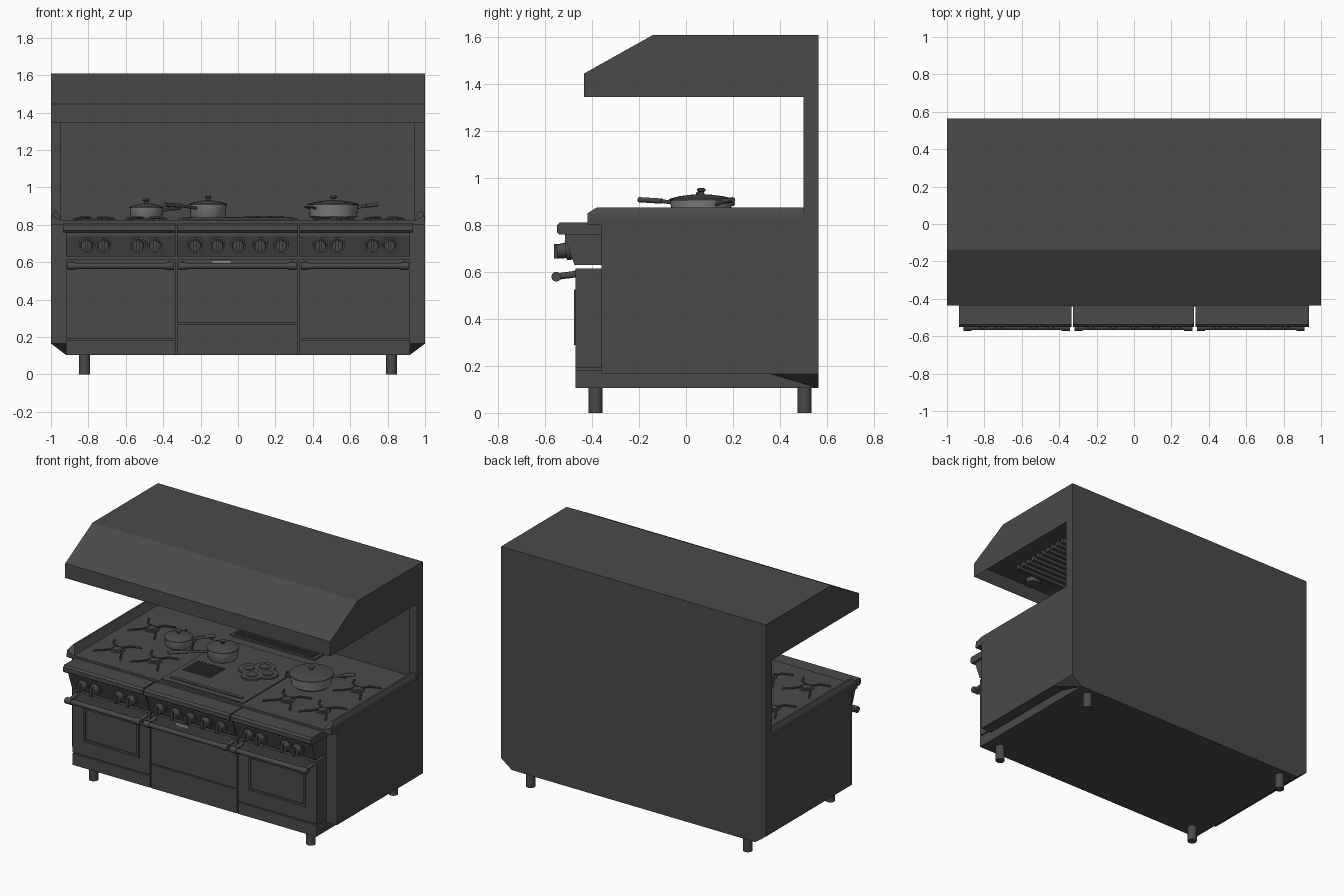
import bpy, bmesh, math
from mathutils import Vector, Matrix

if "Cube" in bpy.data.objects:
    bpy.data.objects.remove(bpy.data.objects["Cube"])


def material(name, v):
    m = bpy.data.materials.new(name)
    m.diffuse_color = (v, v, v, 1)
    m.use_nodes = True
    m.node_tree.nodes["Principled BSDF"].inputs["Base Color"].default_value = m.diffuse_color
    return m


STEEL = material("dark_steel", 0.068)
PAN = material("pan_grey", 0.2)
BADGE = material("plate_grey", 0.26)


def finish(name, bm, mat=STEEL, smooth=False):
    bmesh.ops.recalc_face_normals(bm, faces=bm.faces)
    me = bpy.data.meshes.new(name)
    bm.to_mesh(me)
    bm.free()
    me.materials.append(mat)
    ob = bpy.data.objects.new(name, me)
    bpy.context.collection.objects.link(ob)
    if smooth:
        bpy.ops.object.select_all(action='DESELECT')
        ob.select_set(True)
        bpy.context.view_layer.objects.active = ob
        bpy.ops.object.shade_smooth_by_angle(angle=math.radians(40))
    return ob


def add_box(bm, x0, x1, y0, y1, z0, z1):
    m = Matrix.Translation(((x0 + x1) / 2, (y0 + y1) / 2, (z0 + z1) / 2)) @ \
        Matrix.Diagonal((x1 - x0, y1 - y0, z1 - z0, 1))
    return bmesh.ops.create_cube(bm, size=1, matrix=m)['verts']


def box(name, *dims, mat=STEEL):
    bm = bmesh.new()
    add_box(bm, *dims)
    return finish(name, bm, mat)


def add_rod(bm, a, b, r, r2=None, n=16):
    a, b = Vector(a), Vector(b)
    d = b - a
    m = Matrix.Translation((a + b) / 2) @ d.to_track_quat('Z', 'Y').to_matrix().to_4x4()
    bmesh.ops.create_cone(bm, cap_ends=True, segments=n, radius1=r,
                          radius2=r if r2 is None else r2, depth=d.length, matrix=m)


def prism(bm, pts, x0, x1):
    """Extrude a (y, z) profile along x."""
    f = bm.faces.new([bm.verts.new((x0, y, z)) for y, z in pts])
    r = bmesh.ops.extrude_face_region(bm, geom=[f])
    vs = [g for g in r['geom'] if isinstance(g, bmesh.types.BMVert)]
    bmesh.ops.translate(bm, verts=vs, vec=(x1 - x0, 0, 0))
    bmesh.ops.recalc_face_normals(bm, faces=bm.faces)


def lathe(name, pts, cx, cy, mat, n=28):
    """Spin an (r, z) profile about a vertical axis."""
    bm = bmesh.new()
    rings = [[bm.verts.new((cx + r * math.cos(2 * math.pi * i / n),
                            cy + r * math.sin(2 * math.pi * i / n), z)) for i in range(n)]
             for r, z in pts]
    for a, b in zip(rings, rings[1:]):
        for i in range(n):
            j = (i + 1) % n
            bm.faces.new((a[i], a[j], b[j], b[i]))
    bm.faces.new(rings[0])
    bm.faces.new(rings[-1])
    return finish(name, bm, mat, True)


# Hood and back wall in one C-shaped shell, underside recessed
bm = bmesh.new()
prism(bm, [(-.435, 1.345), (-.435, 1.445), (-.14, 1.61), (.565, 1.61),
           (.565, .165), (.53, .165), (.53, 1.345)], -1, 1)
under = [f for f in bm.faces if f.normal.z < -.9 and f.calc_center_median().z > 1]
bmesh.ops.inset_region(bm, faces=under, thickness=.055)
bmesh.ops.translate(bm, verts=list({v for f in under for v in f.verts}), vec=(0, 0, .07))
finish("hood_and_back", bm)

# Hood filters and lamps
bm = bmesh.new()
for k in range(3):
    x0 = -.8 + k * .54
    for i in range(12):
        y = -.24 + i * .05
        add_box(bm, x0, x0 + .52, y, y + .026, 1.385, 1.416)
finish("hood_filters", bm)
bm = bmesh.new()
for x in (-.6, 0, .6):
    add_rod(bm, (x, -.31, 1.38), (x, -.31, 1.416), .05)
finish("hood_lamps", bm, smooth=True)

# Back wall side strips
for s, n in ((-1, "left"), (1, "right")):
    box(n + "_back_strip", min(s, s * .945), max(s, s * .945), .5, .54, .8, 1.35)

# Cabinet, base and deck
box("cabinet", -1, 1, -.36, .535, .165, .81)
box("base", -.92, .92, -.44, .565, .105, .17)
box("cooktop_deck", -1, 1, -.42, .535, .8, .825)
for s, n in ((-1, "left"), (1, "right")):
    # Raised side rim with a chamfered front end
    bm = bmesh.new()
    for x, z in ((1, .82), (.995, .85), (.982, .875), (.968, .875), (.94, .82)):
        bm.verts.new((s * x, -.38 if z > .86 else -.42, z))
        bm.verts.new((s * x, .52, z))
    bmesh.ops.convex_hull(bm, input=bm.verts)
    finish(n + "_rim", bm)
    # Sloped rear foot of the side panel
    bm = bmesh.new()
    for p in ((1, .36, .165), (1, .565, .165), (.92, .565, .105), (.92, .36, .165), (.92, .565, .165)):
        bm.verts.new((s * p[0], p[1], p[2]))
    bmesh.ops.convex_hull(bm, input=bm.verts)
    finish(n + "_rear_wedge", bm)

# Legs
bm = bmesh.new()
for x in (-.82, .82):
    for y in (-.385, .505):
        add_rod(bm, (x, y, 0), (x, y, .11), .03)
finish("legs", bm, smooth=True)

# Front sections: ledge, sloped control panel, doors, handles
sections = (("left", -.92, -.335), ("middle", -.327, .32), ("right", .328, .92))
for name, x0, x1 in sections:
    bm = bmesh.new()
    prism(bm, [(-.36, .76), (-.54, .76), (-.55, .77), (-.55, .798), (-.538, .81), (-.36, .81)],
          x0 - (.015 if name == "left" else 0), x1 + (.015 if name == "right" else 0))
    finish(name + "_front_ledge", bm)
    bm = bmesh.new()
    prism(bm, [(-.36, .63), (-.475, .63), (-.515, .74), (-.515, .76), (-.36, .76)], x0, x1)
    finish(name + "_control_panel", bm)
    split = .27 if name == "middle" else .187
    box(name + "_lower_panel", x0, x1, -.47, -.36, .105, split - .004)
    bm = bmesh.new()
    add_box(bm, x0, x1, -.47, -.36, split + .004, .615)
    if name != "middle":
        # Framed recessed oven window, bevelled rim
        for y in (-.478,):
            a, b = x0 + .085, x1 - .08
            add_box(bm, a, b, y, -.46, .29, .305)
            add_box(bm, a, b, y, -.46, .51, .525)
            add_box(bm, a, a + .016, y, -.46, .305, .51)
            add_box(bm, b - .016, b, y, -.46, .305, .51)
    finish(name + "_door", bm)
    bm = bmesh.new()
    add_rod(bm, (x0 + .01, -.552, .58), (x1 - .01, -.552, .58), .016, n=12)
    for x in (x0 + .03, x1 - .03):
        add_rod(bm, (x, -.552, .58), (x, -.465, .592), .014, n=12)
        add_rod(bm, (x - .022, -.552, .58), (x + .022, -.552, .58), .021, n=12)
    finish(name + "_handle", bm, smooth=True)
box("door_plate", -.135, -.04, -.476, -.469, .588, .607, mat=BADGE)

# Knobs
bm = bmesh.new()
for x in (-.81, -.72, -.535, -.445, -.23, -.11, 0, .118, .23, .44, .53, .72, .81):
    add_rod(bm, (x, -.485, .695), (x, -.512, .692), .042)
    add_rod(bm, (x, -.5, .694), (x, -.55, .688), .034, .029)
    add_box(bm, x - .008, x + .008, -.562, -.52, .658, .72)
finish("knobs", bm, smooth=True)

# Burners with four curved grate arms each
bm = bmesh.new()
for x in (-.77, -.49, .51, .78):
    for y in (-.2, .17):
        add_rod(bm, (x, y, .82), (x, y, .831), .05, .045)
        add_rod(bm, (x, y, .83), (x, y, .836), .03)
        for k in range(4):
            t = math.pi / 4 + k * math.pi / 2
            p = [(x + r * math.cos(t + w), y + r * math.sin(t + w), z)
                 for r, w, z in ((.03, 0, .838), (.085, .12, .838), (.14, -.05, .832), (.15, -.05, .82))]
            for a, b in zip(p, p[1:]):
                add_rod(bm, a, b, .007, n=6)
finish("burners", bm, smooth=True)

# Middle griddle, grill bars, front channel and rear vent
bm = bmesh.new()
add_box(bm, -.3, .32, -.4, .3, .82, .832)
add_box(bm, -.26, .28, -.36, -.335, .83, .838)
for i in range(9):
    x = -.26 + i * .024
    add_box(bm, x, x + .012, -.22, -.06, .83, .838)
finish("griddle", bm)
bm = bmesh.new()
add_box(bm, -.32, .32, .37, .47, .82, .836)
for i in range(3):
    add_box(bm, -.3, .3, .385 + i * .027, .398 + i * .027, .835, .842)
finish("rear_vent", bm)

# Four-lobed flat trivet
bm = bmesh.new()
for dx, dy in ((.07, 0), (-.07, 0), (0, .07), (0, -.07)):
    add_rod(bm, (.14 + dx, .02 + dy, .83), (.14 + dx, .02 + dy, .843), .068, n=24)
    add_rod(bm, (.14 + dx, .02 + dy, .84), (.14 + dx, .02 + dy, .848), .035, n=24)
finish("round_trivet", bm, smooth=True)

# Lidded pans: (name, x, y, radius, rim height, handle tip)
for name, x, y, r, h, tip in (("small_pan", -.49, .06, .088, .892, (-.31, .2)),
                              ("medium_pan", -.16, .065, .098, .908, (-.39, -.2)),
                              ("large_pan", .51, .065, .132, .908, (.745, .2))):
    lathe(name, [(r * .88, .836), (r * .96, .845), (r, h)], x, y, PAN)
    lathe(name + "_lid", [(r * 1.04, h - .003), (r * 1.04, h + .003), (r * .75, h + .014),
                          (r * .35, h + .021), (.009, h + .023), (.009, h + .032),
                          (.018, h + .037), (.018, h + .045), (.009, h + .05)], x, y, STEEL)
    d = (Vector(tip) - Vector((x, y))).normalized()
    s = Vector((x, y)) + d * r * .95
    bm = bmesh.new()
    add_rod(bm, (s.x, s.y, h - .02), ((s.x + tip[0]) / 2, (s.y + tip[1]) / 2, h - .006), .008, n=10)
    add_rod(bm, ((s.x + tip[0]) / 2, (s.y + tip[1]) / 2, h - .006), (tip[0], tip[1], h), .011, n=10)
    if name == "large_pan":
        e = Vector((x, y)) - d * (r + .025)
        q = Vector((-d.y, d.x)) * .03
        g = Vector((x, y)) - d * r * .95
        for k in (-1, 1):
            add_rod(bm, (g.x + k * q.x, g.y + k * q.y, h - .02), (e.x + k * q.x, e.y + k * q.y, h - .012), .006, n=8)
        add_rod(bm, (e.x - q.x, e.y - q.y, h - .012), (e.x + q.x, e.y + q.y, h - .012), .006, n=8)
    finish(name + "_handle", bm, smooth=True)
